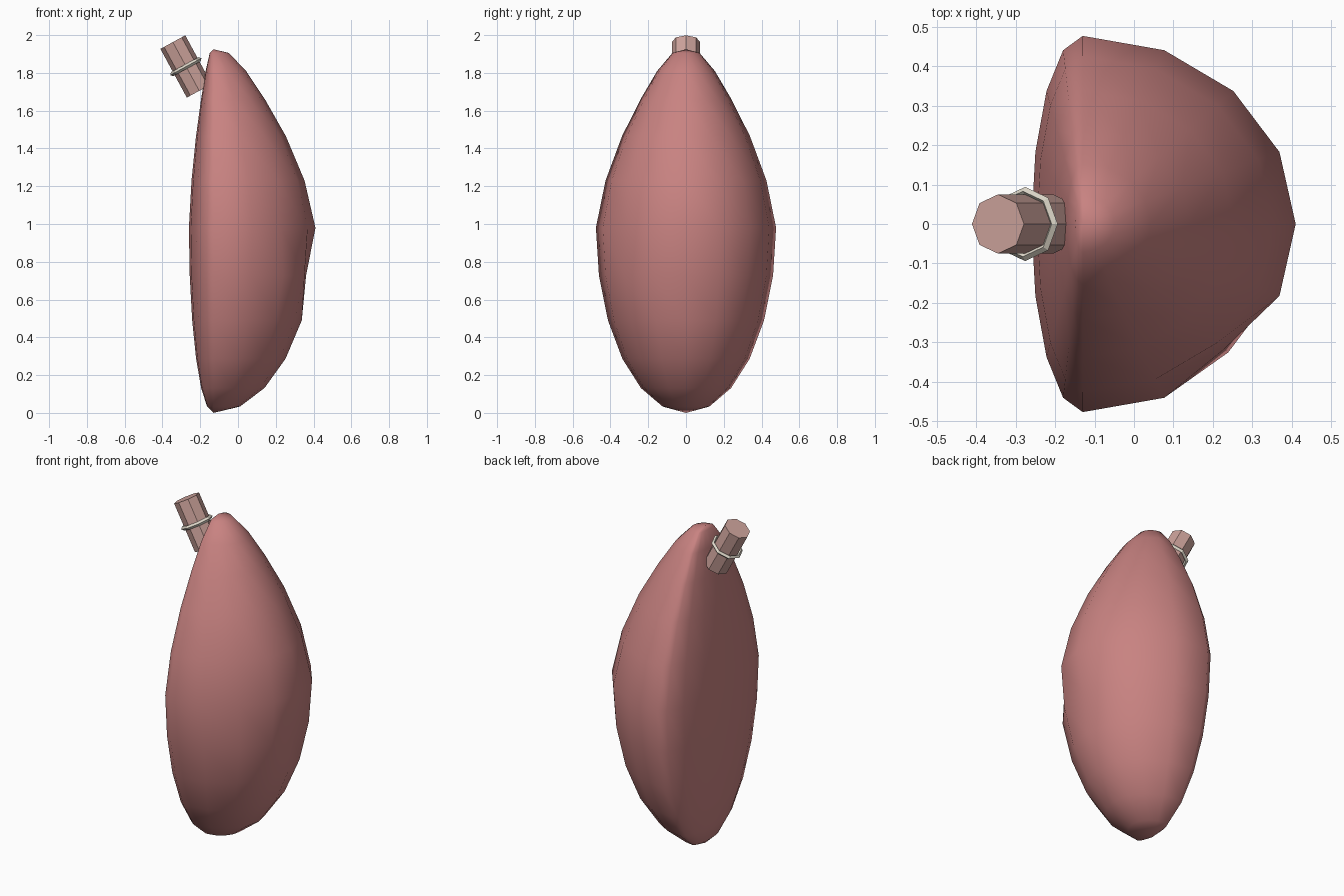
import bpy, bmesh, math
from mathutils import Vector

default = bpy.data.objects.get("Cube")
if default:
    bpy.data.objects.remove(default, do_unlink=True)


def material(name, rgb):
    m = bpy.data.materials.new(name)
    m.use_nodes = True
    m.diffuse_color = (*rgb, 1)
    m.node_tree.nodes["Principled BSDF"].inputs["Base Color"].default_value = (*rgb, 1)
    return m


def finish(bm, name, mat, smooth=False):
    bmesh.ops.recalc_face_normals(bm, faces=bm.faces)
    for f in bm.faces:
        f.smooth = smooth
    mesh = bpy.data.meshes.new(name)
    bm.to_mesh(mesh)
    bm.free()
    mesh.materials.append(mat)
    obj = bpy.data.objects.new(name, mesh)
    bpy.context.collection.objects.link(obj)
    return obj


hide = material("rosy hide", (0.58, 0.225, 0.22))
wood = material("pale pink wood", (0.60, 0.36, 0.325))
cord = material("cream cord", (0.74, 0.69, 0.59))

# Pouch: a sphere drawn to a point on top, bulging towards +x and flat towards -x
MID, STEP = 0.98, math.pi / 12
TAPER = [(0, 1.925), (0.15, 1.906), (0.32, 1.81), (0.505, 1.66), (0.71, 1.465), (0.893, 1.23)]
bm = bmesh.new()
bmesh.ops.create_uvsphere(bm, u_segments=16, v_segments=12, radius=1)
for v in bm.verts:
    row = round(math.acos(max(-1, min(1, v.co.z))) / STEP)
    around = math.atan2(v.co.y, v.co.x)
    if row < len(TAPER):
        r, z = TAPER[row]
    else:
        r, z = math.sin(row * STEP), MID + MID * math.cos(row * STEP)
    # Two small dents in the bulging side
    if 0 < row < 12 and ((row == 7 and abs(around) < 0.1)
                         or (row == 6 and abs(around + math.pi / 4) < 0.1)):
        r *= 0.94
    c = math.cos(around) * r
    v.co = (-0.13 + c * (0.54 if c > 0 else 0.13), math.sin(around) * r * 0.477, z)
finish(bm, "pouch", hide, smooth=True)

# Eight-sided neck leaning out from the flat side
axis = Vector((-0.14, 0, 0.258))
tilt = axis.to_track_quat("Z", "Y").to_euler()
lean = math.atan2(axis.x, axis.z)
bm = bmesh.new()
bmesh.ops.create_cone(bm, cap_ends=True, segments=8, radius1=0.075, radius2=0.075, depth=axis.length)
neck = finish(bm, "neck", wood)
neck.rotation_euler = (0, lean, 0)
neck.location = (-0.275, 0, 1.834)

# Cord tied round the neck
bm = bmesh.new()
loops = []
for i in range(8):
    a = i * math.pi / 4
    loops.append([bm.verts.new((math.cos(a) * r, math.sin(a) * r, h))
                  for r, h in ((0.094, 0), (0.083, 0.012), (0.072, 0), (0.083, -0.012))])
for i in range(8):
    p, q = loops[i], loops[(i + 1) % 8]
    for j in range(4):
        k = (j + 1) % 4
        bm.faces.new((p[j], q[j], q[k], p[k]))
band = finish(bm, "neck_cord", cord)
band.rotation_euler = (0, lean, 0)
band.location = (-0.276, 0, 1.833)
